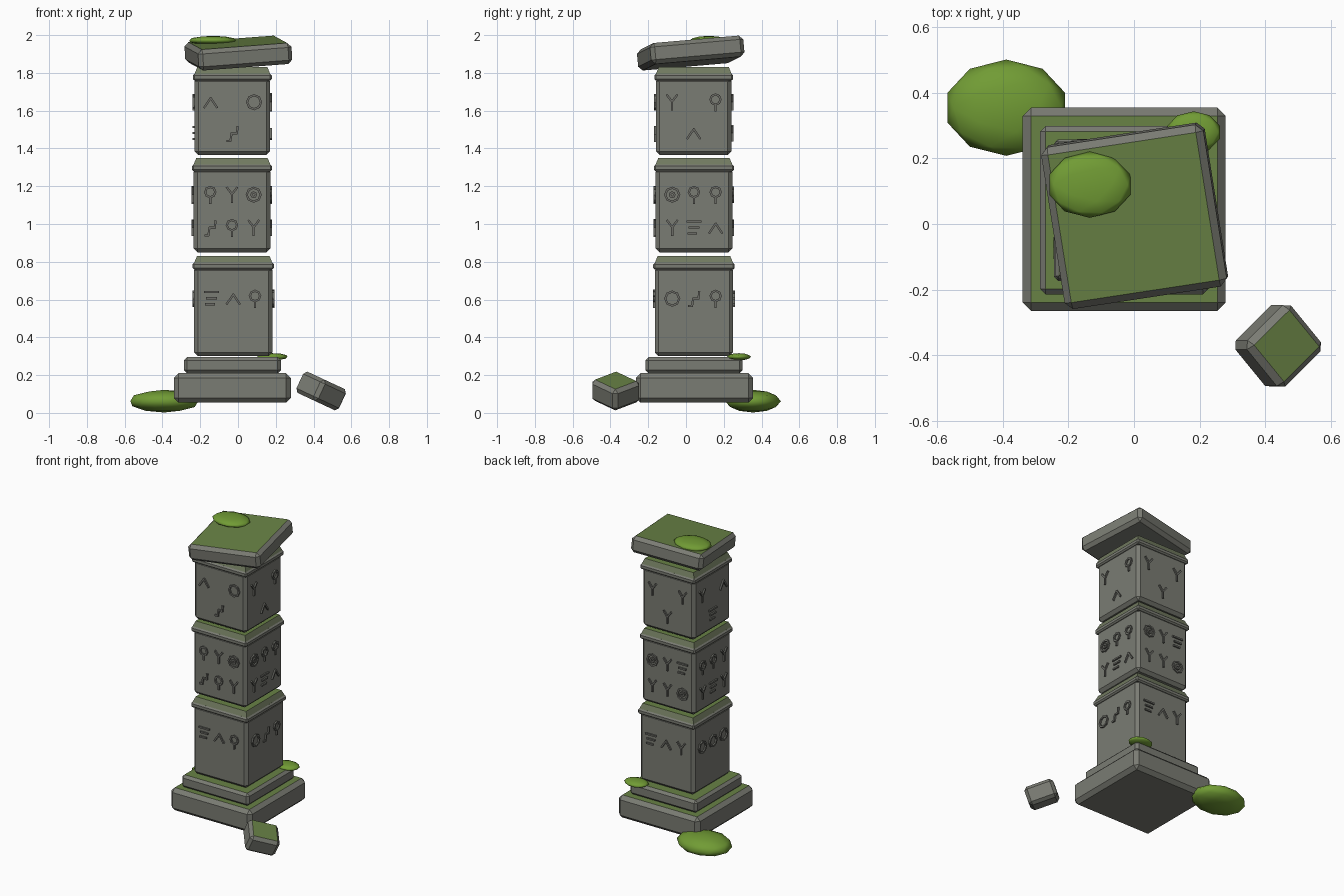
import bpy, bmesh, math
from mathutils import Matrix, Vector

if "Cube" in bpy.data.objects:
    bpy.data.objects.remove(bpy.data.objects["Cube"])


def material(name, rgb):
    m = bpy.data.materials.new(name)
    m.diffuse_color = (*rgb, 1)
    m.use_nodes = True
    m.node_tree.nodes["Principled BSDF"].inputs["Base Color"].default_value = m.diffuse_color
    return m


STONE = material("stone", (0.195, 0.2, 0.172))
CARVED = material("carved stone", (0.15, 0.152, 0.135))
MOSS = material("moss film", (0.14, 0.225, 0.06))
MOSSY = material("mossy stone", (0.165, 0.195, 0.115))
LEAF = material("leafy moss", (0.165, 0.33, 0.035))


def finish(bm, name, mats):
    bmesh.ops.recalc_face_normals(bm, faces=bm.faces)
    me = bpy.data.meshes.new(name)
    bm.to_mesh(me)
    bm.free()
    for m in mats:
        me.materials.append(m)
    ob = bpy.data.objects.new(name, me)
    bpy.context.collection.objects.link(ob)
    return ob


def slab(name, center, half, bevel, rot=None, side=STONE, top=MOSS, taper=1.0):
    """Chamfered box whose upward face carries moss."""
    bm = bmesh.new()
    bmesh.ops.create_cube(bm, size=2)
    for v in bm.verts:
        k = taper if v.co.z > 0 else 1
        v.co = Vector((v.co.x * half[0] * k, v.co.y * half[1] * k, v.co.z * half[2]))
    if bevel:
        bmesh.ops.bevel(bm, geom=bm.edges[:], offset=bevel, segments=1,
                        affect='EDGES', profile=0.5)
    bm.normal_update()
    for f in bm.faces:
        f.material_index = 1 if f.normal.z > 0.95 else 0
    bm.transform(Matrix.Translation(center) @ (rot or Matrix.Identity(4)))
    return finish(bm, name, [side, top])


def rot(axis, deg):
    return Matrix.Rotation(math.radians(deg), 4, axis)


# stepped plinth
slab("plinth_base", (-0.03, 0.045, 0.132), (0.31, 0.31, 0.078), 0.025)
slab("plinth_step", (-0.03, 0.042, 0.252), (0.257, 0.257, 0.043), 0.017)


# glyph strokes, as polylines in (right, up) coordinates
def ring(r, cv=0.0):
    return [(r * math.sin(math.tau * i / 8), cv + r * math.cos(math.tau * i / 8))
            for i in range(9)]


GLYPHS = {
    "Y": [[(-0.027, 0.038), (0, 0.003), (0.027, 0.038)], [(0, 0.003), (0, -0.04)]],
    "A": [[(-0.034, -0.028), (0, 0.022), (0.034, -0.028)]],
    "E": [[(-0.037, 0.034), (0.037, 0.034)], [(-0.026, 0.002), (0.026, 0.002)],
          [(-0.03, -0.03), (0.014, -0.03)]],
    "Z": [[(-0.028, -0.04), (-0.01, -0.04), (-0.004, 0), (0.024, 0), (0.028, 0.036)]],
    "P": [ring(0.027, 0.014), [(0, -0.014), (0, -0.045)]],
    "O": [ring(0.037)],
    "D": [ring(0.037), ring(0.012)],
}


def add_bar(bm, frame, a, b):
    """Raised bar between two points on a wall."""
    a, b = Vector(a), Vector(b)
    d, mid = b - a, (a + b) / 2
    m = (frame @ Matrix.Translation((mid.x, mid.y, 0))
         @ rot('Z', math.degrees(math.atan2(d.y, d.x)))
         @ Matrix.Diagonal((d.length + 0.007, 0.011, 0.02, 1)))
    bmesh.ops.create_cube(bm, size=1, matrix=m)


def add_glyphs(name, cx, cy, half, rows, walls):
    """walls: front, right, back, left; each a list of strings, one per row."""
    bm = bmesh.new()
    for w, lines in enumerate(walls):
        for z, line in zip(rows, lines):
            for i, ch in enumerate(line):
                if ch == " ":
                    continue
                frame = (Matrix.Translation((cx, cy, z)) @ rot('Z', 90 * w)
                         @ Matrix.Translation(((i - 1) * 0.115, -half, 0)) @ rot('X', 90))
                for path in GLYPHS[ch]:
                    for a, b in zip(path, path[1:]):
                        add_bar(bm, frame, a, b)
    finish(bm, name, [CARVED])


# three stacked shaft blocks: body, projecting lip and sloped mossy cap
BLOCKS = [
    ("lower", -0.025, 0.042, 0.207, 0.30, 0.83, [0.605],
     [["EAP"], ["OZP"], ["EAY"], ["OOO"]]),
    ("middle", -0.032, 0.042, 0.203, 0.85, 1.35, [1.155, 0.98],
     [["PYD", "ZPY"], ["DPP", "YEA"], ["DYE", "YYD"], ["PPY", "YEY"]]),
    ("upper", -0.03, 0.041, 0.2, 1.365, 1.83, [1.645, 1.48],
     [["A O", " Z "], ["Y P", " A "], ["Y Y", " Y "], ["Y A", " E "]]),
]
for name, cx, cy, h, z0, z1, rows, walls in BLOCKS:
    zl = z1 - 0.055
    slab(name + "_block", (cx, cy, (z0 + zl) / 2), (h, h, (zl - z0) / 2), 0.02, top=STONE)
    slab(name + "_lip", (cx, cy, zl + 0.002), (h + 0.009, h + 0.009, 0.018), 0.009)
    slab(name + "_cap", (cx, cy, z1 - 0.02), (h + 0.002, h + 0.002, 0.02), 0,
         side=MOSSY, taper=0.92)
    add_glyphs(name + "_glyphs", cx, cy, h, rows, walls)

# crooked capstone
slab("capstone", (0.002, 0.025, 1.905), (0.251, 0.251, 0.056), 0.022,
     rot('X', 5.5) @ rot('Y', -3.5) @ rot('Z', 9))

# fallen stone chunk
slab("fallen_stone", (0.44, -0.372, 0.116), (0.1, 0.095, 0.062), 0.02,
     rot('Y', 25) @ rot('Z', 42))

# moss clumps
for name, c, r in [("ground_moss", (-0.39, 0.355, 0.062), (0.189, 0.147, 0.06)),
                   ("capstone_moss", (-0.135, 0.12, 1.972), (0.13, 0.101, 0.024)),
                   ("plinth_moss", (0.182, 0.28, 0.297), (0.084, 0.064, 0.019))]:
    bm = bmesh.new()
    bmesh.ops.create_icosphere(bm, subdivisions=2, radius=1,
                               matrix=Matrix.Translation(c) @ Matrix.Diagonal((*r, 1)))
    for f in bm.faces:
        f.smooth = True
    finish(bm, name, [LEAF])
